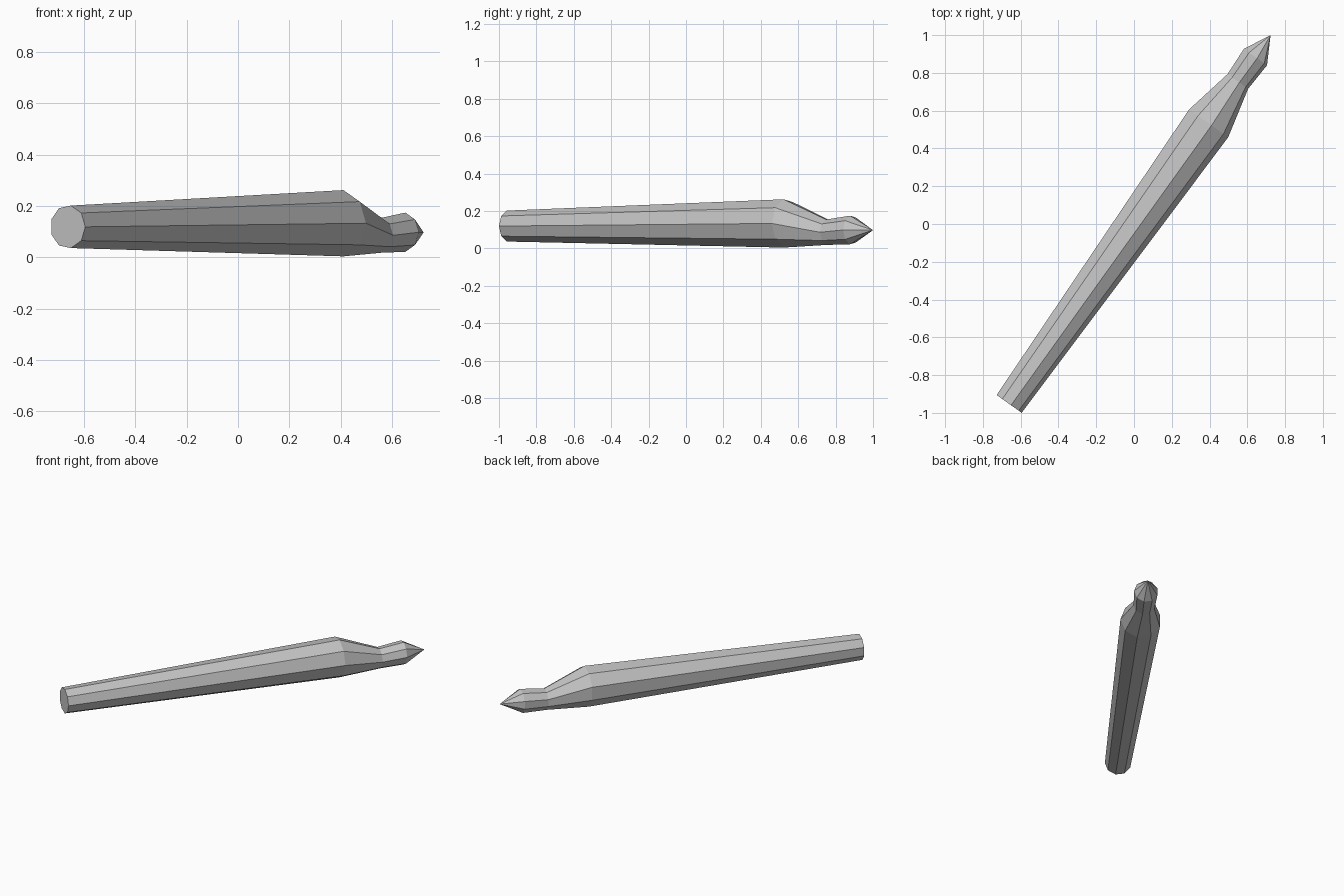
import bpy, bmesh, math
from mathutils import Vector

if "Cube" in bpy.data.objects:
    bpy.data.objects.remove(bpy.data.objects["Cube"])

SIDES = 9
SIDEWAYS = Vector((0.815, -0.579, 0))   # horizontal, across the shaft
UP = Vector((0, 0, 1))

# Ring centres along the shaft and their radii: butt, shoulder, neck, tip base
RINGS = [
    ((-0.663, -0.951, 0.119), 0.084),
    ((0.392, 0.535, 0.133), 0.131),
    ((0.548, 0.756, 0.086), 0.069),
    ((0.641, 0.885, 0.098), 0.0775),
]
TIP = (0.723, 1.0, 0.097)

bm = bmesh.new()
loops = []
for centre, r in RINGS:
    loop = []
    for i in range(SIDES):
        a = 2 * math.pi * i / SIDES
        loop.append(bm.verts.new(Vector(centre) + r * (SIDEWAYS * math.cos(a) + UP * math.sin(a))))
    loops.append(loop)

# Flat butt end, side panels and pointed end
bm.faces.new(loops[0])
tip = bm.verts.new(TIP)
for i in range(SIDES):
    j = (i + 1) % SIDES
    for a, b in zip(loops, loops[1:]):
        bm.faces.new((a[i], a[j], b[j], b[i]))
    bm.faces.new((loops[-1][i], loops[-1][j], tip))
bmesh.ops.recalc_face_normals(bm, faces=bm.faces)

mesh = bpy.data.meshes.new("pointed_stick")
bm.to_mesh(mesh)
bm.free()
stick = bpy.data.objects.new("pointed_stick", mesh)
bpy.context.collection.objects.link(stick)

# Single plain grey
grey = bpy.data.materials.new("light grey")
grey.diffuse_color = (0.55, 0.55, 0.55, 1)
grey.use_nodes = True
grey.node_tree.nodes["Principled BSDF"].inputs["Base Color"].default_value = grey.diffuse_color
mesh.materials.append(grey)
